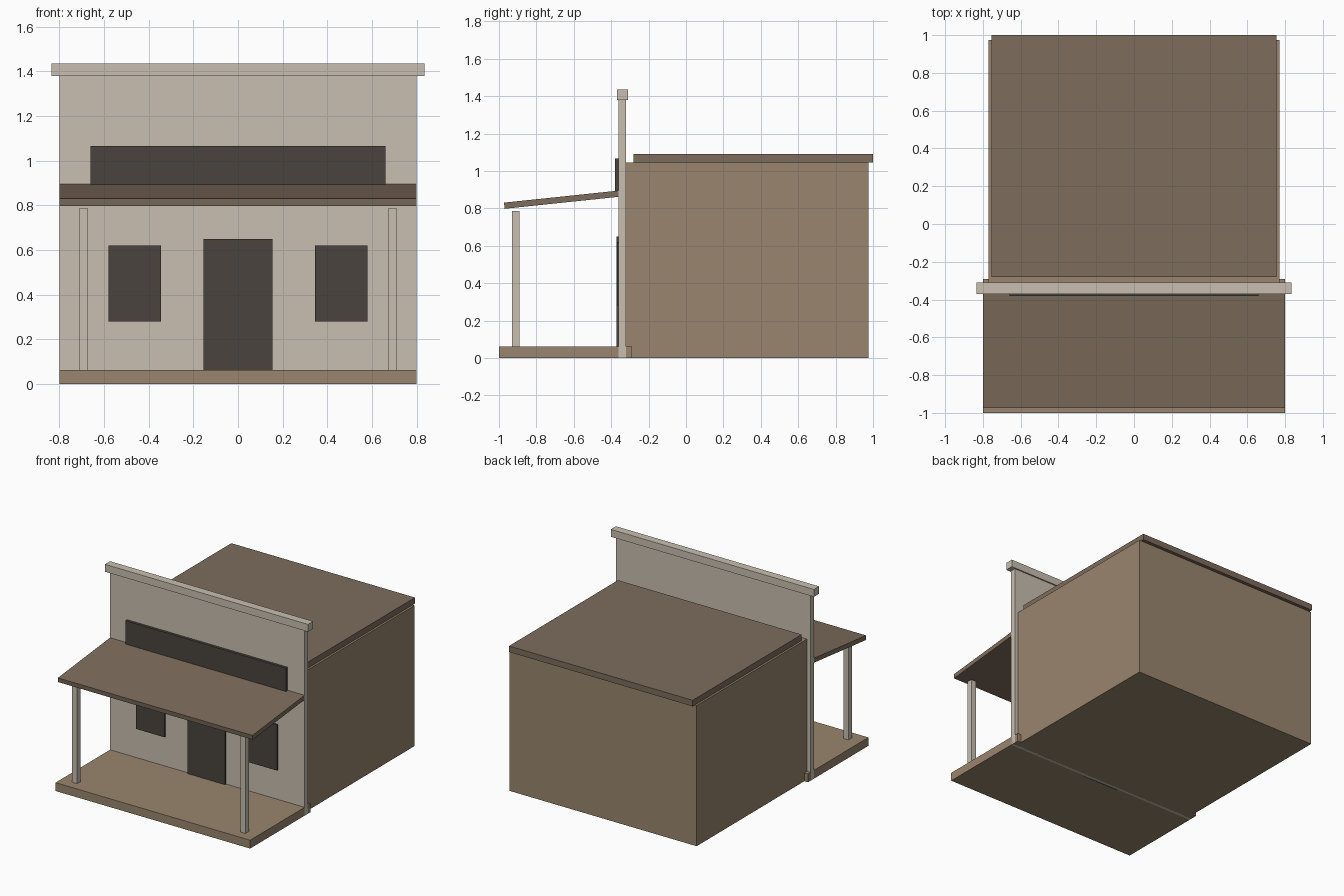
import bpy, math

if "Cube" in bpy.data.objects:
    bpy.data.objects.remove(bpy.data.objects["Cube"])


def material(name, rgb):
    m = bpy.data.materials.new(name)
    m.diffuse_color = (*rgb, 1)
    m.use_nodes = True
    m.node_tree.nodes["Principled BSDF"].inputs["Base Color"].default_value = m.diffuse_color
    return m


TAN = material("tan_wood", (0.32, 0.235, 0.155))
ROOF = material("brown_roof", (0.205, 0.15, 0.107))
PALE = material("pale_paint", (0.58, 0.52, 0.44))
DARK = material("dark_panel", (0.068, 0.056, 0.047))


def box(name, x, y, z, mat, tilt=0):
    """Box from (min, max) ranges, optionally tilted about x."""
    ranges = (x, y, z)
    bpy.ops.mesh.primitive_cube_add(size=1, location=[(a + b) / 2 for a, b in ranges])
    o = bpy.context.object
    o.name = name
    size = [b - a for a, b in ranges]
    for v in o.data.vertices:
        v.co = [c * s for c, s in zip(v.co, size)]
    o.rotation_euler.x = tilt
    o.data.materials.append(mat)
    return o


# Main building and its flat roof
box("building_body", (-0.77, 0.77), (-0.32, 0.975), (0, 1.045), TAN)
box("building_roof", (-0.755, 0.755), (-0.28, 1.0), (1.045, 1.09), ROOF)

# False front with cap and blank sign board
box("false_front", (-0.8, 0.8), (-0.36, -0.32), (0, 1.38), PALE)
box("front_cap", (-0.835, 0.835), (-0.37, -0.31), (1.38, 1.435), PALE)
box("sign_board", (-0.66, 0.66), (-0.38, -0.355), (0.885, 1.067), DARK)

# Door and windows
box("door", (-0.155, 0.155), (-0.372, -0.355), (0, 0.65), DARK)
for side, s in (("left", -1), ("right", 1)):
    c = s * 0.463
    box(side + "_window", (c - 0.117, c + 0.117), (-0.37, -0.355), (0.28, 0.62), DARK)

# Porch deck, sloping roof and posts
box("porch_deck", (-0.8, 0.8), (-1.0, -0.29), (0, 0.062), TAN)
box("porch_roof", (-0.8, 0.8), (-0.973, -0.357), (0.83, 0.863), ROOF, math.radians(6))
for side, s in (("left", -1), ("right", 1)):
    c = s * 0.692
    box(side + "_porch_post", (c - 0.02, c + 0.02), (-0.93, -0.89), (0.062, 0.787), PALE)
